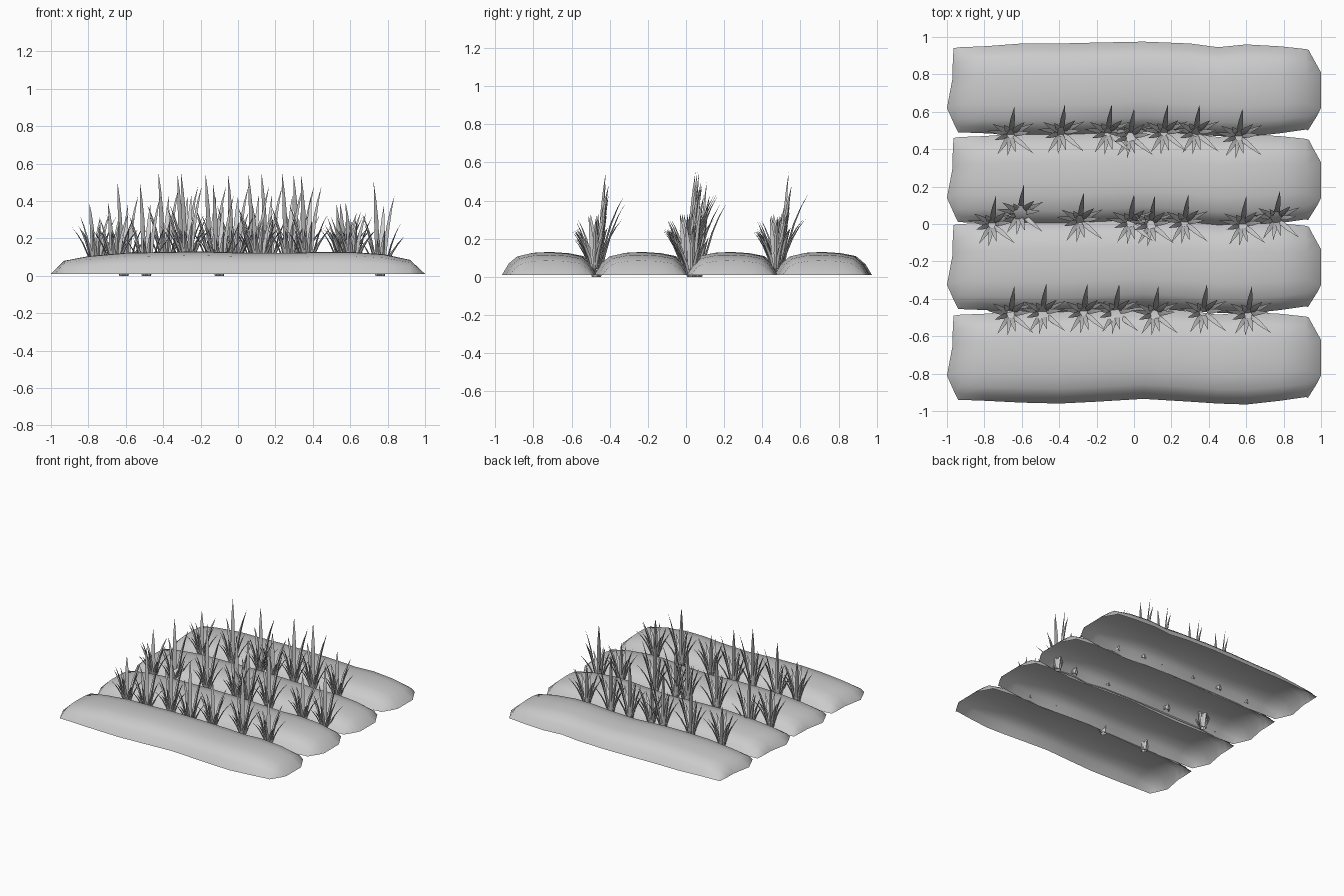
import bpy, math
from mathutils import Vector

if "Cube" in bpy.data.objects:
    bpy.data.objects.remove(bpy.data.objects["Cube"])


def add_object(name, verts, faces, angle):
    mesh = bpy.data.meshes.new(name)
    mesh.from_pydata(verts, [], faces)
    mesh.update()
    obj = bpy.data.objects.new(name, mesh)
    bpy.context.collection.objects.link(obj)
    bpy.ops.object.select_all(action='DESELECT')
    obj.select_set(True)
    bpy.context.view_layer.objects.active = obj
    bpy.ops.object.shade_smooth_by_angle(angle=math.radians(angle))
    return obj


# Soil ridges: open-bottomed shells lofted along x (x, y low, y high, height)
STATIONS = [(-0.93, -0.23, 0.225, 0.075), (-0.8, -0.235, 0.23, 0.10),
            (-0.6, -0.245, 0.245, 0.118), (-0.4, -0.25, 0.245, 0.122),
            (-0.2, -0.24, 0.25, 0.125), (0.05, -0.225, 0.255, 0.118),
            (0.3, -0.24, 0.245, 0.118), (0.45, -0.25, 0.225, 0.123),
            (0.6, -0.255, 0.24, 0.123), (0.78, -0.235, 0.23, 0.11),
            (0.92, -0.215, 0.215, 0.08)]
# cross-section: (position across, share of the height)
SECTION = [(0, 0), (0.07, 0.5), (0.16, 0.82), (0.33, 0.98), (0.5, 1.0),
           (0.68, 0.95), (0.84, 0.82), (0.93, 0.5), (1, 0)]
# end outlines, one (x, y) per section point
LEFT = [(-0.94, -0.23), (-0.96, -0.19), (-0.98, -0.145), (-1.0, -0.1), (-0.985, -0.02),
        (-0.97, 0.06), (-0.97, 0.12), (-0.967, 0.18), (-0.965, 0.22)]
RIGHT = [(0.93, -0.22), (0.955, -0.18), (0.98, -0.14), (1.0, -0.1), (1.0, 0.0),
         (1.0, 0.09), (0.975, 0.135), (0.95, 0.18), (0.935, 0.21)]
BASE = 0.01


def make_ridge(yc):
    verts = [(x, yc + y, BASE) for x, y in LEFT]
    for x, lo, hi, h in STATIONS:
        for t, s in SECTION:
            verts.append((x, yc + lo + t * (hi - lo), BASE + (h - BASE + 0.005) * s))
    verts += [(x, yc + y, BASE) for x, y in RIGHT]
    n = len(SECTION)
    faces = []
    for i in range(len(STATIONS) + 1):
        for j in range(n - 1):
            a = i * n + j
            faces.append((a, a + n, a + n + 1, a + 1))
    add_object("soil_ridge", verts, faces, 50)


for yc in (0.72, 0.24, -0.225, -0.71):
    make_ridge(yc)

# Grass blades of one tuft: (direction in degrees, reach, height, half width)
BLADES = [(125, 0.06, 0.50, 0.015), (40, 0.10, 0.43, 0.015), (82, 0.15, 0.38, 0.014),
          (150, 0.11, 0.33, 0.014), (200, 0.09, 0.28, 0.013), (5, 0.11, 0.28, 0.013),
          (237, 0.13, 0.20, 0.012), (320, 0.16, 0.20, 0.013), (285, 0.10, 0.25, 0.013),
          (262, 0.12, 0.20, 0.012), (172, 0.13, 0.22, 0.012), (25, 0.14, 0.21, 0.012)]
# blade rings: (share of height, share of reach, share of width)
RINGS = [(0, 0.0, 0.6), (0.3, 0.16, 1.0), (0.6, 0.42, 0.9), (0.82, 0.7, 0.5)]


def make_tuft(x, y, z, tall):
    origin = Vector((x, y, z))
    verts, faces = [], []
    for deg, reach, height, w in BLADES:
        a = math.radians(deg)
        out = Vector((math.cos(a), math.sin(a), 0))
        side = Vector((-out.y, out.x, 0))
        height *= tall if height > 0.3 else 1
        start = len(verts)
        for fh, fr, fw in RINGS:
            c = origin + out * (0.02 + (reach - 0.02) * fr) + Vector((0, 0, height * fh))
            verts += [c - side * w * fw, c + out * w * fw * 0.6,
                      c + side * w * fw, c - out * w * fw * 0.15]
        verts.append(origin + out * reach + Vector((0, 0, height)))
        for r in range(len(RINGS) - 1):
            for k in range(4):
                p, q = start + r * 4 + k, start + r * 4 + (k + 1) % 4
                faces.append((p, q, q + 4, p + 4))
        top = start + 4 * (len(RINGS) - 1)
        for k in range(4):
            faces.append((top + k, top + (k + 1) % 4, len(verts) - 1))
        faces.append((start + 3, start + 2, start + 1, start))
    add_object("grass_tuft", verts, faces, 30)


# Tufts along the three furrows: low ones, raised ones and short ones
LOW, RAISED, SHORT = (0.0, 1.0), (0.05, 1.0), (0.04, 0.7)
TUFTS = [(-0.66, 0.48, SHORT), (-0.39, 0.49, RAISED), (-0.14, 0.49, RAISED),
         (-0.02, 0.47, SHORT), (0.16, 0.49, RAISED), (0.33, 0.49, RAISED), (0.56, 0.47, SHORT),
         (-0.76, 0.0, SHORT), (-0.61, 0.06, LOW), (-0.29, 0.02, RAISED), (-0.02, 0.01, RAISED),
         (0.09, 0.0, RAISED), (0.27, 0.01, RAISED), (0.58, 0.0, SHORT), (0.76, 0.03, LOW),
         (-0.66, -0.48, SHORT), (-0.49, -0.47, LOW), (-0.27, -0.47, RAISED),
         (-0.10, -0.47, LOW), (0.11, -0.48, SHORT), (0.37, -0.47, RAISED), (0.61, -0.48, SHORT)]
for x, y, (z, tall) in TUFTS:
    make_tuft(x, y, z, tall)
